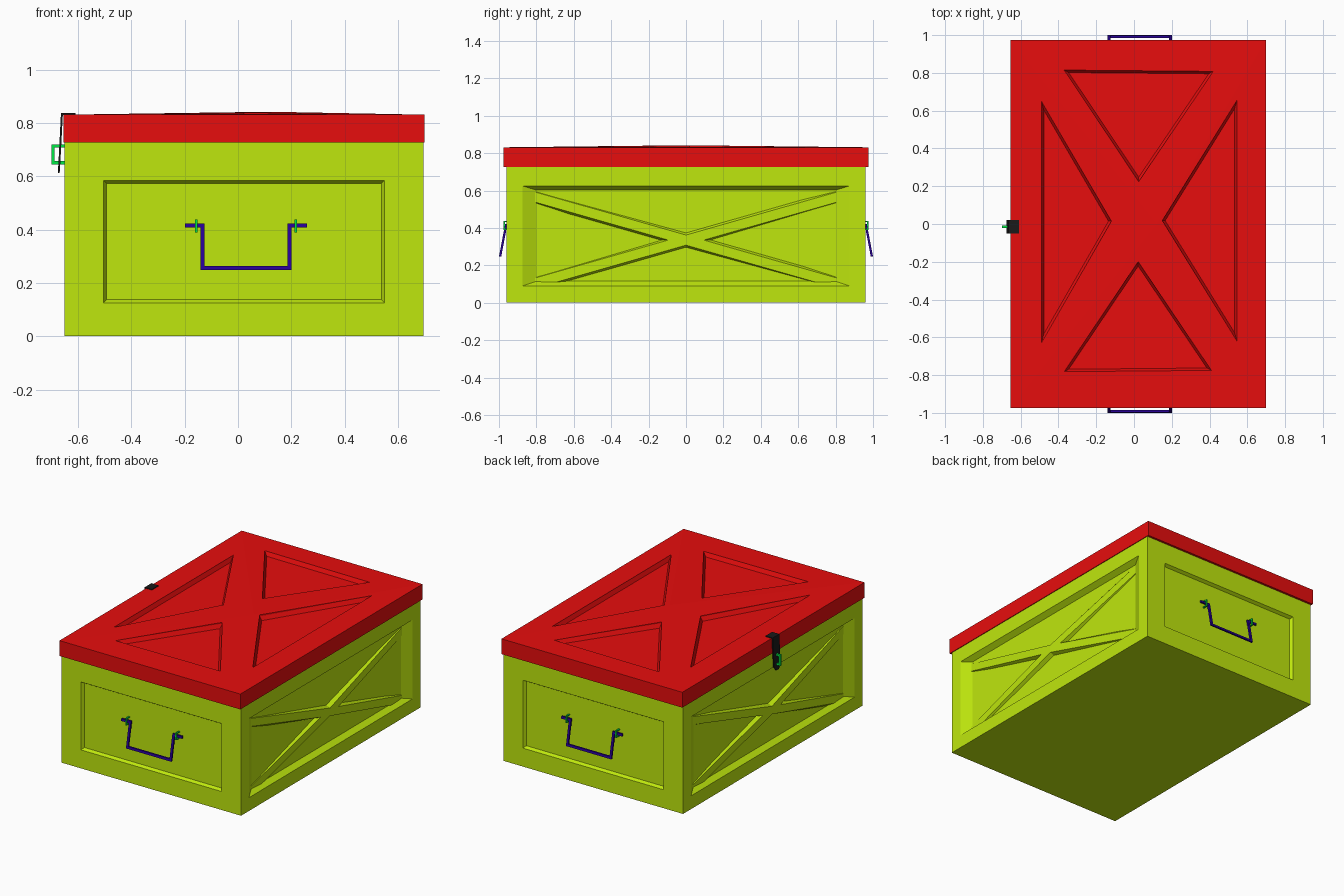
import bpy, bmesh
from mathutils import Vector

if "Cube" in bpy.data.objects:
    bpy.data.objects.remove(bpy.data.objects["Cube"])


def material(name, rgb):
    m = bpy.data.materials.new(name)
    m.diffuse_color = (*rgb, 1)
    m.use_nodes = True
    m.node_tree.nodes["Principled BSDF"].inputs["Base Color"].default_value = m.diffuse_color
    return m


BODY = material("yellow_green", (0.52, 0.8, 0.004))
LID = material("red", (0.8, 0.004, 0.004))
BLUE = material("blue", (0.02, 0.0, 0.3))
GREEN = material("green", (0.0, 0.8, 0.06))
BLACK = material("black", (0.01, 0.01, 0.01))


def loft(name, loops, mat=None):
    """Closed solid through loops with equal point counts."""
    bm = bmesh.new()
    rings = [[bm.verts.new(p) for p in loop] for loop in loops]
    n = len(rings[0])
    for a, b in zip(rings, rings[1:]):
        for i in range(n):
            j = (i + 1) % n
            bm.faces.new((a[i], a[j], b[j], b[i]))
    bm.faces.new(rings[0][::-1])
    bm.faces.new(rings[-1])
    bmesh.ops.recalc_face_normals(bm, faces=bm.faces)
    me = bpy.data.meshes.new(name)
    bm.to_mesh(me)
    bm.free()
    if mat:
        me.materials.append(mat)
    ob = bpy.data.objects.new(name, me)
    bpy.context.collection.objects.link(ob)
    return ob


def rect(x0, x1, y0, y1):
    return [(x0, y0), (x1, y0), (x1, y1), (x0, y1)]


def inset(pts, d):
    """Even inward offset of a counter-clockwise convex outline."""
    out = []
    for i, p in enumerate(pts):
        p = Vector(p)
        a = (p - Vector(pts[i - 1])).normalized()
        b = (Vector(pts[(i + 1) % len(pts)]) - p).normalized()
        n1, n2 = Vector((-a.y, a.x)), Vector((-b.y, b.x))
        out.append(tuple(p + (n1 + n2) * d / (1 + n1.dot(n2))))
    return out


def carve(target, outer, inner, depth, place):
    """Cut a recess with sloping walls; place(u, v, height) gives 3D points."""
    c = loft("recess_cutter", [[place(u, v, h) for u, v in pts] for pts, h in
                               ((outer, 0.05), (outer, 0.0), (inner, -depth))])
    c.hide_render = True
    mod = target.modifiers.new("recess", 'BOOLEAN')
    mod.operation, mod.solver, mod.object = 'DIFFERENCE', 'EXACT', c
    dg = bpy.context.evaluated_depsgraph_get()
    me = bpy.data.meshes.new_from_object(target.evaluated_get(dg))
    target.modifiers.clear()
    target.data = me
    bpy.data.objects.remove(c)


X0, X1, Y = -0.65, 0.695, 0.96

# chest body with framed ends and long sides
body = loft("chest_body", [[(x, y, z) for x, y in rect(X0, X1, -Y, Y)]
                           for z in (0, 0.74)], BODY)
end_panel = rect(-0.505, 0.55, 0.125, 0.585)
for s in (-1, 1):
    carve(body, end_panel, inset(end_panel, 0.012), 0.02,
          lambda u, v, h: (u, s * (Y + h), v))
for s, face in ((-1, X0), (1, X1)):
    carve(body, rect(-0.875, 0.875, 0.09, 0.625), rect(-0.8, 0.8, 0.115, 0.602), 0.035,
          lambda u, v, h: (face + s * h, u, v))

    # crossed braces, highest in the middle and sinking towards the corners
    for k in (-1, 1):
        loops = []
        for y, h in ((-0.83, 0.002), (0, 0.03), (0.83, 0.002)):
            z = 0.335 + k * 0.285 * y
            prof = ((-0.042, -0.01), (-0.027, h), (0.027, h), (0.042, -0.01))
            loops.append([(face + s * (p - 0.035), y, z + dz) for dz, p in prof])
        loft("side_brace", loops, BODY)

# lid with a very slight crown and four triangular recesses
lid = loft("lid", [[(x, y, z) for x, y in rect(-0.655, 0.70, -0.975, 0.975)]
                   for z in (0.727, 0.831)], LID)
bm = bmesh.new()
bm.from_mesh(lid.data)
top = max(bm.faces, key=lambda f: f.calc_center_median().z)
for v in bmesh.ops.poke(bm, faces=[top])["verts"]:
    v.co = (0.12, 0, 0.842)
bm.to_mesh(lid.data)
bm.free()
for tri in (
    [(-0.37, 0.815), (0.025, 0.225), (0.42, 0.808)],
    [(-0.37, -0.782), (0.41, -0.775), (0.022, -0.2)],
    [(-0.49, 0.65), (-0.49, -0.63), (-0.12, 0.015)],
    [(0.545, -0.62), (0.545, 0.655), (0.15, 0.018)],
):
    carve(lid, tri, inset(tri, 0.013), 0.025, lambda u, v, h: (u, v, 0.831 + h))


def staple_profile(a, b, z0, z1, t):
    """C outline reaching from a (wall) out to b."""
    e = t if a < b else -t
    return [(a, z0), (b, z0), (b, z1), (a, z1), (a, z1 - t),
            (b - e, z1 - t), (b - e, z0 + t), (a, z0 + t)]


# drop handles and their staples on both ends
half = [(0.17, 0.248), (0.17, 0.407), (0.228, 0.407), (0.228, 0.422),
        (0.155, 0.422), (0.155, 0.263)]
outline = half + [(-u, v) for u, v in reversed(half)]
CX = 0.03
for s in (-1, 1):
    loft("handle", [[(CX + u, s * (0.961 + (0.42 - v) * 0.19 + t), v) for u, v in outline]
                    for t in (-0.006, 0.006)], BLUE)
    prof = staple_profile(0.93, 0.975, 0.39, 0.438, 0.007)
    for k in (-1, 1):
        loft("handle_staple", [[(CX + k * 0.187 + w, s * y, z) for y, z in prof]
                               for w in (-0.005, 0.005)], GREEN)

# hasp: plate bent over the lid edge, with a tapered tip
hasp = [((-0.61, 0.837), (-0.61, 0.829), 0.035),
        ((-0.664, 0.837), (-0.657, 0.829), 0.035),
        ((-0.674, 0.64), (-0.667, 0.64), 0.035),
        ((-0.676, 0.612), (-0.669, 0.612), 0.015)]
loft("hasp", [[(a[0], -0.015 - w, a[1]), (a[0], -0.015 + w, a[1]),
               (b[0], -0.015 + w, b[1]), (b[0], -0.015 - w, b[1])]
              for a, b, w in hasp], BLACK)

# staple that the hasp closes over
loft("hasp_staple", [[(x, y, z) for x, z in staple_profile(-0.645, -0.70, 0.645, 0.72, 0.012)]
                     for y in (-0.022, -0.008)], GREEN)
